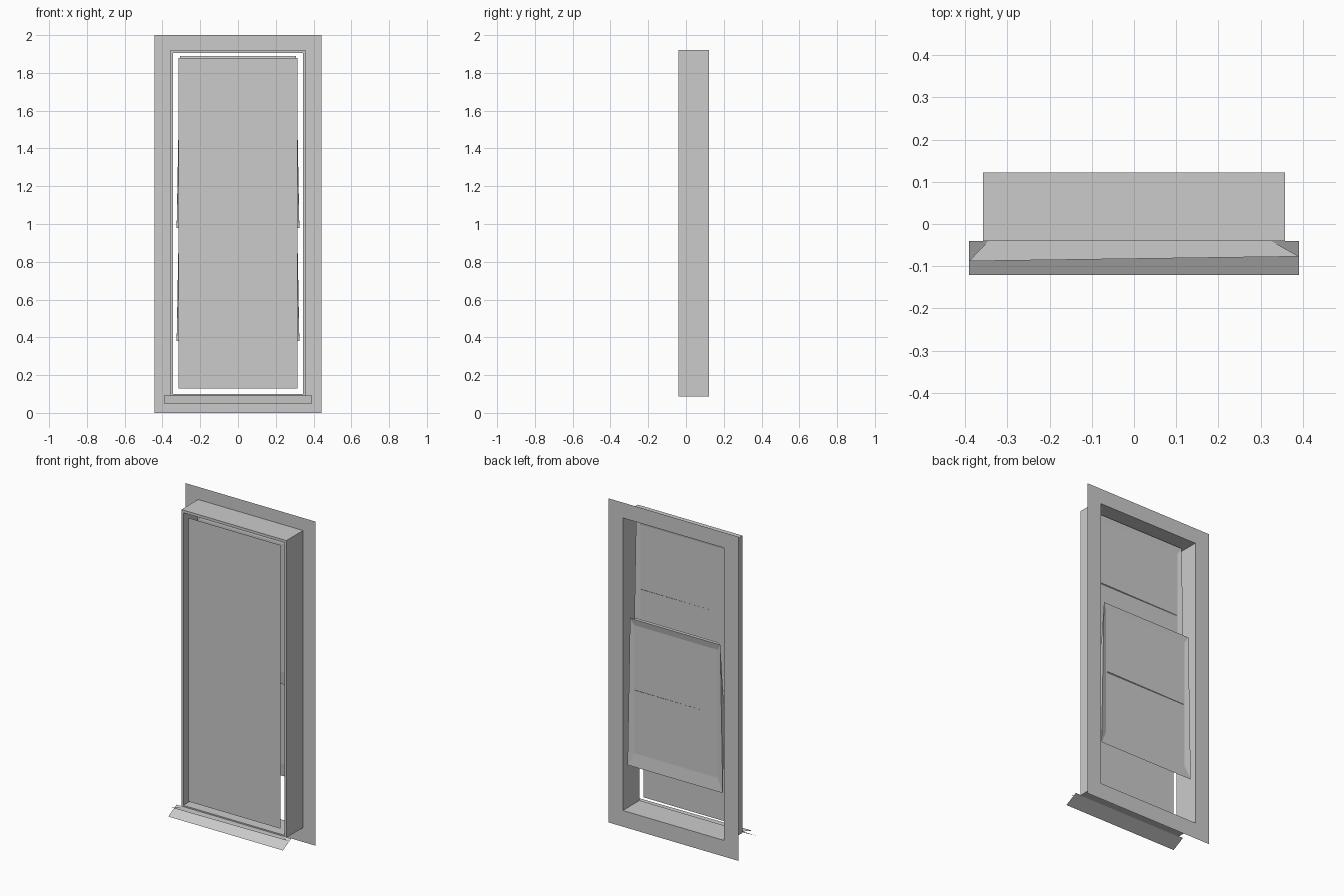
import bpy, bmesh

if "Cube" in bpy.data.objects:
    bpy.data.objects.remove(bpy.data.objects["Cube"])


def mesh(name, verts, faces):
    me = bpy.data.meshes.new(name)
    me.from_pydata(verts, [], faces)
    ob = bpy.data.objects.new(name, me)
    bpy.context.collection.objects.link(ob)
    return ob


def rect(hw, z0, z1, y, hw_top=None):
    t = hw if hw_top is None else hw_top
    return [(-hw, y, z0), (hw, y, z0), (t, y, z1), (-t, y, z1)]


def ring(k=0):
    # Four quads joining rectangle k to rectangle k + 1
    return [(i + 4 * k, (i + 1) % 4 + 4 * k, (i + 1) % 4 + 4 * k + 4, i + 4 * k + 4) for i in range(4)]


# Flat casing on the wall side, facing +y
mesh("casing", rect(.345, .10, 1.905, .1225) + rect(.443, 0, 2, .1225), ring())

# Thin frame lining: outer wall, narrow front rim, inner wall
mesh("frame_lining", rect(.358, .088, 1.922, .1225) + rect(.358, .088, 1.922, -.04)
     + rect(.345, .10, 1.905, -.04) + rect(.345, .10, 1.905, .1225),
     [f[::-1] for k in range(3) for f in ring(k)])

# Outer front panel, floating inside the lining
mesh("front_panel", rect(.315, .13, 1.88, -.034), [(0, 1, 2, 3)])

# Sloped sill sheet with a flat ledge above it
mesh("sill", [(-.391, -.1215, .05), (.391, -.1215, .05), (.391, -.04, .092), (-.391, -.04, .092)],
     [(0, 1, 2, 3)])
mesh("sill_ledge", [(-.391, -.088, .092), (.391, -.077, .092), (.325, -.04, .092), (-.345, -.04, .092)],
     [(0, 1, 2, 3)])


def sash(name, y, z0, depth=.035):
    z1, mid = z0 + .91, z0 + .47
    # Rails and stiles around a slightly recessed pane
    v = rect(.325, z0, z1, y, .308) + rect(.285, z0 + .08, z1 - .04, y - .008)
    f = [q[::-1] for q in ring()] + [(7, 6, 5, 4)]
    # Tapered side slivers
    for s in (-1, 1):
        n = len(v)
        v += [(s * .325, y, z0), (s * .308, y, z1), (s * .312, y - depth, mid)]
        f.append((n, n + 1, n + 2) if s > 0 else (n, n + 2, n + 1))
    # Tapered top sliver
    n = len(v)
    v += [(-.308, y, z1), (.308, y, z1), (.27, y - depth * .6, z1), (-.28, y - depth * .6, z1)]
    f.append((n + 3, n + 2, n + 1, n))
    # Thin middle crease, facing down
    n = len(v)
    v += [(-.28, y - .008, mid), (.28, y - .008, mid), (.28, y - .003, mid + .004), (-.28, y - .006, mid + .001)]
    f.append((n, n + 1, n + 2, n + 3))
    mesh(name, v, f)


sash("upper_sash", .047, .98)
sash("lower_sash", .106, .38)
